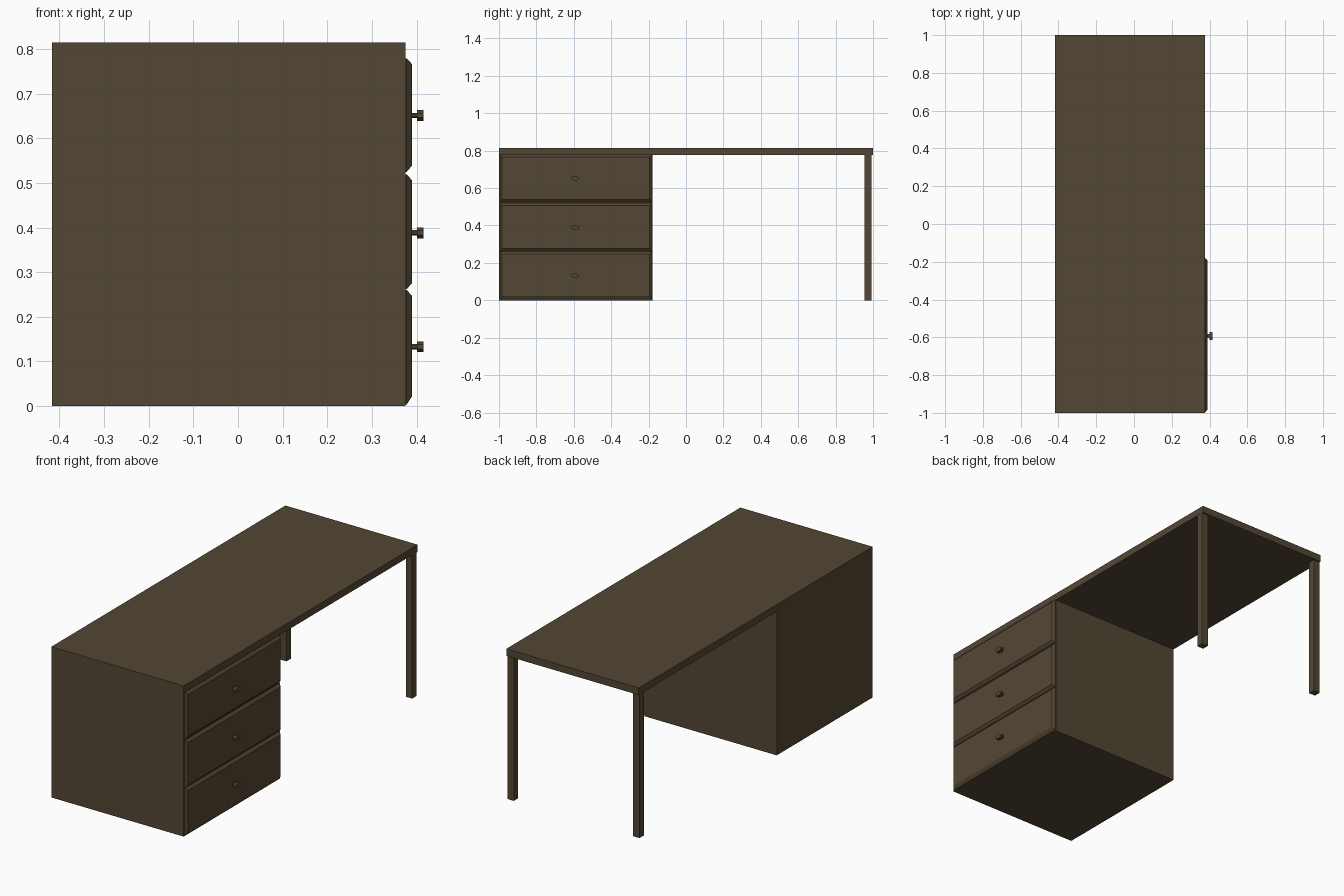
import bpy, bmesh, math

if "Cube" in bpy.data.objects:
    bpy.data.objects.remove(bpy.data.objects["Cube"])

wood = bpy.data.materials.new("dark brown wood")
wood.diffuse_color = (0.088, 0.063, 0.035, 1)
wood.use_nodes = True
wood.node_tree.nodes["Principled BSDF"].inputs["Base Color"].default_value = wood.diffuse_color

X0, X1 = -0.417, 0.375      # desk depth
TOP, UNDER = 0.815, 0.777   # desktop faces


def finish(name, bm):
    bmesh.ops.recalc_face_normals(bm, faces=bm.faces)
    me = bpy.data.meshes.new(name)
    bm.to_mesh(me)
    bm.free()
    me.materials.append(wood)
    ob = bpy.data.objects.new(name, me)
    bpy.context.collection.objects.link(ob)
    return ob


def loft_x(name, sections):
    """Skin a list of (x, [(y, z), ...]) outlines and cap both ends."""
    bm = bmesh.new()
    rings = [[bm.verts.new((x, y, z)) for y, z in pts] for x, pts in sections]
    n = len(rings[0])
    for a, b in zip(rings, rings[1:]):
        for i in range(n):
            j = (i + 1) % n
            bm.faces.new((a[i], a[j], b[j], b[i]))
    bm.faces.new(rings[0])
    bm.faces.new(rings[-1])
    return finish(name, bm)


def rect(y0, y1, z0, z1):
    return [(y0, z0), (y1, z0), (y1, z1), (y0, z1)]


def oval(y, z, ry, rz, n=8):
    return [(y + ry * math.cos(math.tau * (i + 0.5) / n) / math.cos(math.pi / n),
             z + rz * math.sin(math.tau * (i + 0.5) / n) / math.cos(math.pi / n))
            for i in range(n)]


# desktop and cabinet share flush outer sides: one L-shaped body
body = [(-1, 0), (-0.18, 0), (-0.18, UNDER), (1, UNDER), (1, TOP), (-1, TOP)]
loft_x("desk_body", [(X0, body), (X1, body)])

# two legs at the open end
W = 0.038
for name, x in (("back_leg", X0 + 0.001), ("front_leg", X1 - W - 0.001)):
    r = rect(0.992 - W, 0.992, 0, UNDER)
    loft_x(name, [(x, r), (x + W, r)])

# three drawers with bevelled fronts and small knobs
KY = -0.593
for label, z0, z1, b, kz in (("bottom", 0.004, 0.260, 0.018, 0.133),
                             ("middle", 0.262, 0.519, 0.014, 0.388),
                             ("top", 0.525, 0.779, 0.014, 0.651)):
    outer = rect(-0.995, -0.182, z0, z1)
    inner = rect(-0.983, -0.194, z0 + b, z1 - 0.013)
    loft_x(label + "_drawer_front", [(X1 - 0.002, outer), (0.378, outer), (0.390, inner)])
    loft_x(label + "_drawer_knob", [
        (0.389, oval(KY, kz, 0.011, 0.006)),
        (0.401, oval(KY, kz, 0.011, 0.006)),
        (0.401, oval(KY, kz, 0.022, 0.012)),
        (0.416, oval(KY, kz, 0.022, 0.012))])
